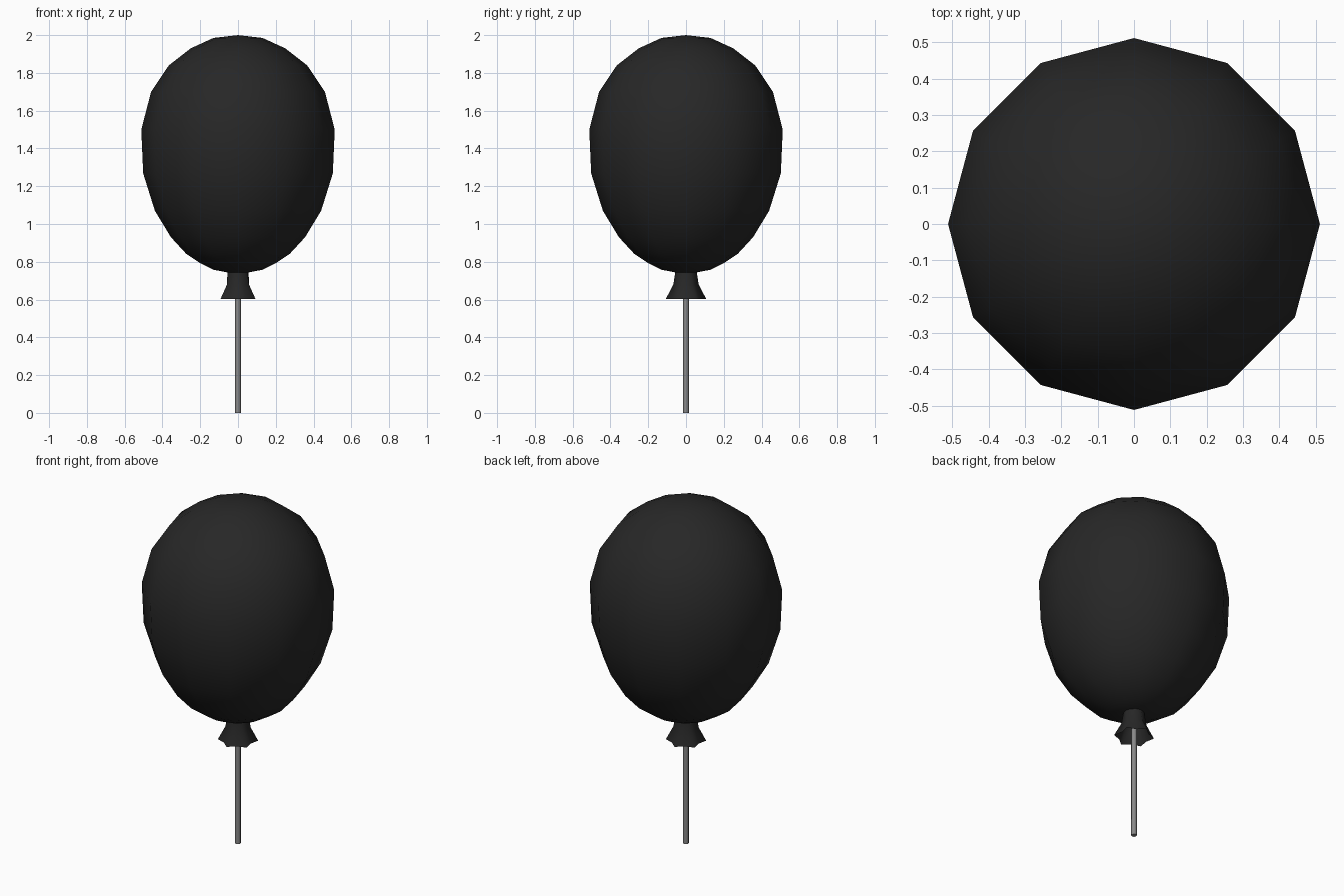
import bpy, bmesh, math

if "Cube" in bpy.data.objects:
    bpy.data.objects.remove(bpy.data.objects["Cube"])


def material(name, value):
    m = bpy.data.materials.new(name)
    m.diffuse_color = (value, value, value, 1)
    m.use_nodes = True
    m.node_tree.nodes["Principled BSDF"].inputs["Base Color"].default_value = m.diffuse_color
    return m


def lathe(name, profile, sides, mat, offset=0.0):
    """Revolve (r_even, r_odd, z) rings; a zero radius closes to a pole."""
    bm = bmesh.new()
    rings = []
    for r_even, r_odd, z in profile:
        if r_even == 0:
            rings.append([bm.verts.new((0, 0, z))] * sides)
            continue
        ring = []
        for i in range(sides):
            a = offset + 2 * math.pi * i / sides
            r = r_odd if i % 2 else r_even
            ring.append(bm.verts.new((r * math.cos(a), r * math.sin(a), z)))
        rings.append(ring)
    for top, low in zip(rings, rings[1:]):
        for i in range(sides):
            j = (i + 1) % sides
            corners = list(dict.fromkeys([top[i], low[i], low[j], top[j]]))
            bm.faces.new(corners)
    mesh = bpy.data.meshes.new(name)
    bm.to_mesh(mesh)
    bm.free()
    mesh.materials.append(mat)
    ob = bpy.data.objects.new(name, mesh)
    bpy.context.collection.objects.link(ob)
    for p in mesh.polygons:
        p.use_smooth = True
    return ob


black = material("black_rubber", 0.02)
grey = material("grey_string", 0.25)

# Egg-shaped balloon body, twelve sided
body = [(0, 2.0), (.13, 1.985), (.25, 1.93), (.366, 1.84), (.46, 1.70),
        (.512, 1.50), (.502, 1.268), (.44, 1.07), (.355, .93),
        (.275, .843), (.2, .793), (.13, .758), (0, .733)]
lathe("balloon_body", [(r, r, z) for r, z in body], 12, black)

# Flared neck with a fluted, open hem (lobes at 30 degrees, 90 degrees, ...)
lathe("balloon_neck", [(.056, .056, .75), (.058, .067, .68),
                       (.082, .107, .603)], 12, black)

# String: capped rod running up into the neck
string = lathe("string", [(0, 0, .735), (.015, .015, .735),
                          (.015, .015, 0), (0, 0, 0)], 8, grey)
bpy.context.view_layer.objects.active = string
string.select_set(True)
bpy.ops.object.shade_smooth_by_angle(angle=math.radians(50))
